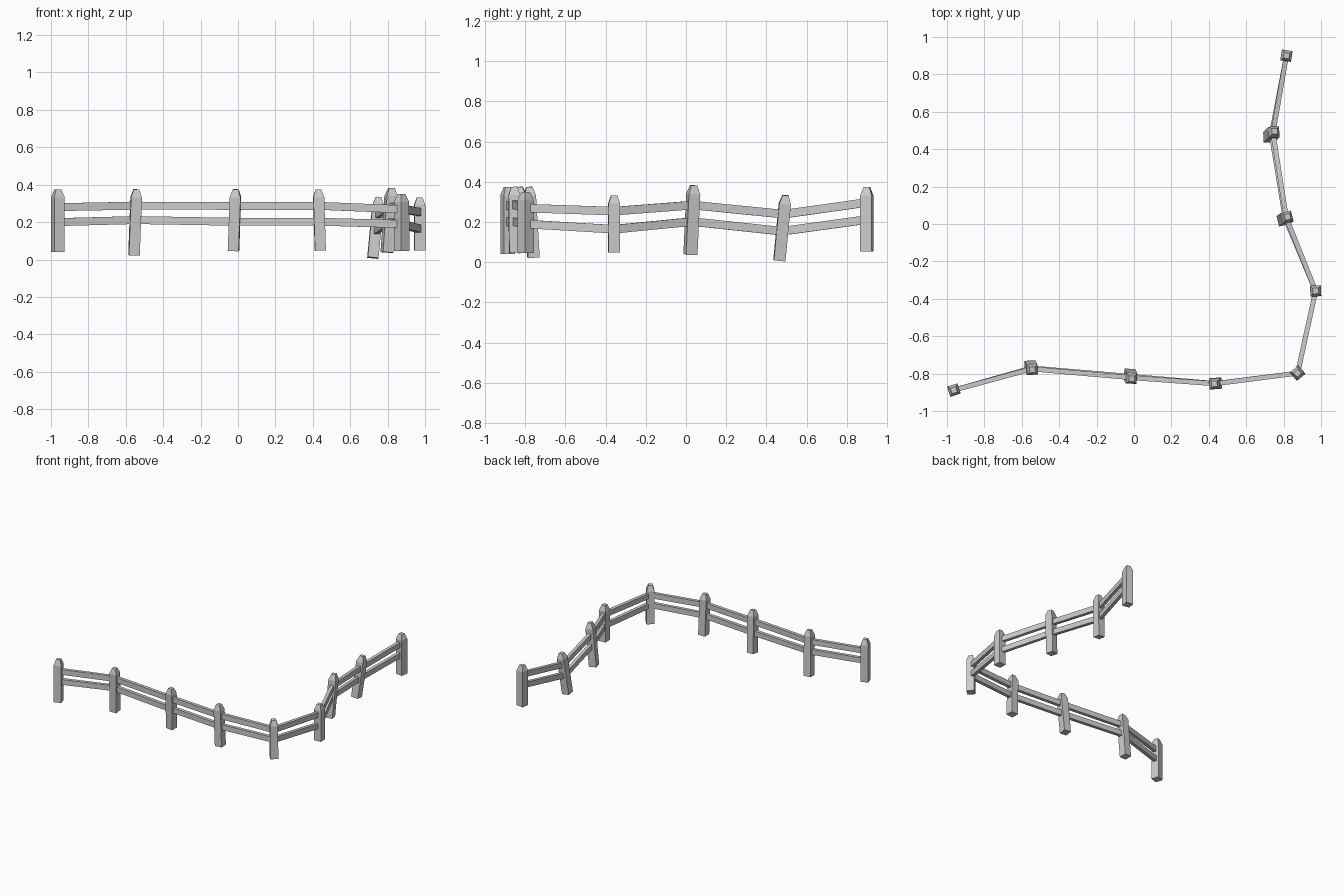
import bpy, bmesh, math
from mathutils import Vector, Matrix

if "Cube" in bpy.data.objects:
    bpy.data.objects.remove(bpy.data.objects["Cube"])

# bottom centre, top centre, yaw in degrees, rail heights (upper, lower)
POSTS = [
    ((-0.963, -0.888, 0.040), (-0.963, -0.888, 0.375), 18, (0.280, 0.200)),
    ((-0.556, -0.759, 0.023), (-0.543, -0.780, 0.375), 4, (0.288, 0.211)),
    ((-0.024, -0.803, 0.047), (-0.012, -0.828, 0.375), -4, (0.287, 0.202)),
    ((0.440, -0.851, 0.048), (0.430, -0.855, 0.375), 2, (0.287, 0.202)),
    ((0.876, -0.797, 0.046), (0.874, -0.798, 0.350), 40, (0.269, 0.190)),
    ((0.971, -0.358, 0.047), (0.971, -0.358, 0.333), 3, (0.254, 0.164)),
    ((0.797, 0.022, 0.038), (0.821, 0.038, 0.382), 14, (0.284, 0.202)),
    ((0.721, 0.465, 0.009), (0.752, 0.496, 0.333), 3, (0.239, 0.154)),
    ((0.815, 0.900, 0.052), (0.815, 0.900, 0.373), -9, (0.297, 0.212)),
]
POST_W, TIP_W, TIP_H = 0.058, 0.030, 0.042
RAIL_W, RAIL_H = 0.026, 0.042


def loft(name, rings):
    """Closed solid through a list of four-point rings."""
    bm = bmesh.new()
    loops = [[bm.verts.new(p) for p in r] for r in rings]
    for a, b in zip(loops, loops[1:]):
        for i in range(4):
            j = (i + 1) % 4
            bm.faces.new((a[i], a[j], b[j], b[i]))
    bm.faces.new(loops[0][::-1])
    bm.faces.new(loops[-1])
    bmesh.ops.recalc_face_normals(bm, faces=bm.faces)
    me = bpy.data.meshes.new(name)
    bm.to_mesh(me)
    bm.free()
    ob = bpy.data.objects.new(name, me)
    bpy.context.collection.objects.link(ob)


def square(w, h):
    return [Vector((sx * w / 2, sy * h / 2, 0))
            for sx, sy in ((-1, -1), (1, -1), (1, 1), (-1, 1))]


# leaning posts with a bevelled tip
for n, (bot, top, yaw, _) in enumerate(POSTS, 1):
    bot, top = Vector(bot), Vector(top)
    axis = top - bot
    lean = Vector((0, 0, 1)).rotation_difference(axis).to_matrix()
    rot = lean @ Matrix.Rotation(math.radians(yaw), 3, 'Z')
    L = axis.length
    rings = []
    for z, w in ((0, POST_W), (L - TIP_H, POST_W), (L, TIP_W)):
        rings.append([bot + rot @ (p + Vector((0, 0, z))) for p in square(w, w)])
    loft(f"post_{n}", rings)


def anchor(post, k):
    """Point on the leaning post axis at rail height k."""
    bot, top, z = Vector(post[0]), Vector(post[1]), post[3][k]
    return bot.lerp(top, (z - bot.z) / (top.z - bot.z))


# two rails between each pair of posts
for n, (p, q) in enumerate(zip(POSTS, POSTS[1:]), 1):
    for k, label in enumerate(("upper", "lower")):
        a, b = anchor(p, k), anchor(q, k)
        d = (b - a).normalized()
        side = d.cross(Vector((0, 0, 1))).normalized()
        up = side.cross(d)
        loft(f"{label}_rail_{n}",
             [[e + side * c.x + up * c.y for c in square(RAIL_W, RAIL_H)]
              for e in (a, b)])
